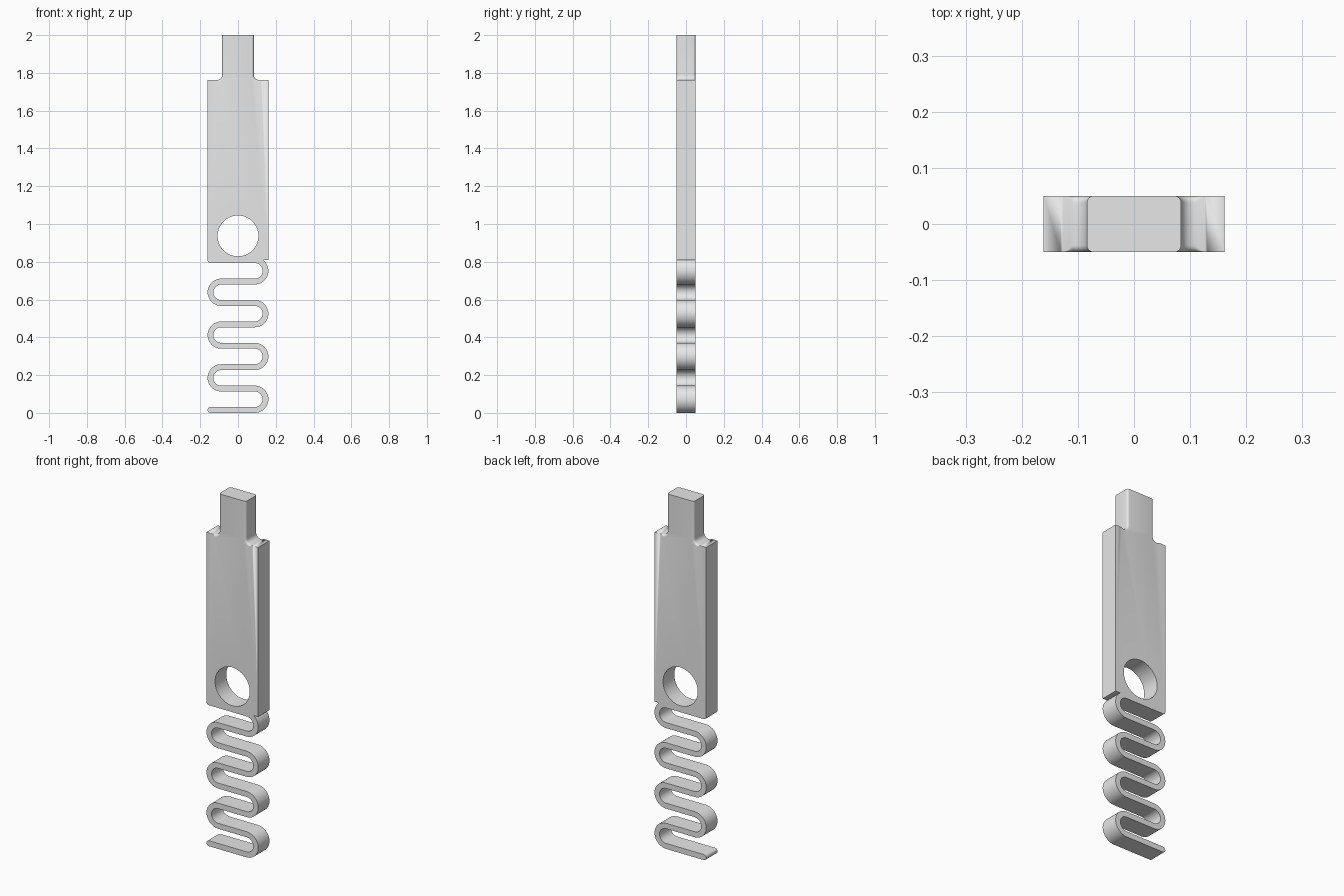
import bpy
import bmesh
import math

HALF_DEPTH = 0.05
HALF_WIDTH = 0.161

if "Cube" in bpy.data.objects:
    bpy.data.objects.remove(bpy.data.objects["Cube"], do_unlink=True)

grey = bpy.data.materials.new("plain grey")
grey.use_nodes = True
grey.diffuse_color = (0.8, 0.8, 0.8, 1)
grey.node_tree.nodes["Principled BSDF"].inputs["Base Color"].default_value = (0.8, 0.8, 0.8, 1)


def arc(cx, cz, radius, start, end, steps):
    """Points on an arc with their radial directions."""
    result = []
    for i in range(steps + 1):
        a = math.radians(start + (end - start) * i / steps)
        c, s = math.cos(a), math.sin(a)
        result.append((cx + radius * c, cz + radius * s, c, s))
    return result


def extrude_outline(name, outline, steps=5):
    """Extrude (x, z, nx, nz, rounding) points in depth, rounding the rims."""
    bm = bmesh.new()
    rows = []
    for x, z, nx, nz, r in outline:
        rim = []
        for j in range(steps + 1 if r else 1):
            a = math.pi / 2 * j / steps
            rim.append((HALF_DEPTH - r + r * math.cos(a), r * (1 - math.sin(a))))
        if not r:
            rim = [(HALF_DEPTH, 0)] * (steps + 1)
        profile = [(-y, d) for y, d in rim] + [(y, d) for y, d in reversed(rim)]
        rows.append([bm.verts.new((x - nx * d, y, z - nz * d)) for y, d in profile])
    for a, b in zip(rows, rows[1:] + rows[:1]):
        for j in range(len(a) - 1):
            bm.faces.new((a[j], b[j], b[j + 1], a[j + 1]))
    bm.faces.new([row[0] for row in rows])
    bm.faces.new([row[-1] for row in reversed(rows)])
    bmesh.ops.remove_doubles(bm, verts=bm.verts, dist=0.00001)
    bmesh.ops.recalc_face_normals(bm, faces=bm.faces)
    mesh = bpy.data.meshes.new(name)
    bm.to_mesh(mesh)
    bm.free()
    mesh.materials.append(grey)
    obj = bpy.data.objects.new(name, mesh)
    bpy.context.collection.objects.link(obj)
    return obj


def activate(obj):
    bpy.ops.object.select_all(action="DESELECT")
    obj.select_set(True)
    bpy.context.view_layer.objects.active = obj


# Body plate with a narrow top tab and blended shoulders
BOTTOM, SHOULDER, TAB, FILLET, ROUND = 0.81, 1.763, 0.084, 0.025, 0.012
right = [(HALF_WIDTH, BOTTOM, 1, 0, 0),
         (HALF_WIDTH, SHOULDER, 1, 0, 0)]
for i in range(5):
    t = i / 5
    right.append((TAB + FILLET + 0.022 * (1 - t), SHOULDER, 0, 1, ROUND * t * t))
for x, z, c, s in arc(TAB + FILLET, SHOULDER + FILLET, FILLET, -90, -180, 8):
    right.append((x, z, -c, -s, ROUND))
right.append((TAB, 2, 1, 0, ROUND))
left = [(-x, z, -nx, nz, r) for x, z, nx, nz, r in reversed(right)]
body = extrude_outline("body_plate", right + left)

# Round through hole
bpy.ops.mesh.primitive_cylinder_add(vertices=64, radius=0.108, depth=1,
                                    location=(0, 0, 0.937), rotation=(math.pi / 2, 0, 0))
cutter = bpy.context.object
cutter.name = "hole_cutter"
cutter.hide_render = True
cutter.data.materials.append(grey)
activate(body)
cut = body.modifiers.new("hole", "BOOLEAN")
cut.operation = "DIFFERENCE"
cut.solver = "EXACT"
cut.object = cutter
bpy.ops.object.modifier_apply(modifier=cut.name)
bpy.data.objects.remove(cutter, do_unlink=True)

# Serpentine spring strip with rounded ends
HALF_THICK, PITCH, TURNS = 0.0155, 0.1133, 7
bend = PITCH / 2
turn_x = HALF_WIDTH - HALF_THICK - bend
end_x = HALF_THICK - HALF_WIDTH
top_z = HALF_THICK + PITCH * TURNS
outer, inner = [], []
for k in range(TURNS):
    side = 1 if k % 2 == 0 else -1
    cz = HALF_THICK + PITCH * (k + 0.5)
    for x, z, c, s in arc(0, cz, bend, -90, 90, 20):
        x = side * (turn_x + x)
        nx, nz = c * HALF_THICK, side * s * HALF_THICK
        outer.append((x + nx, z + nz))
        inner.append((x - nx, z - nz))
top_cap = [p[:2] for p in arc(end_x, top_z, HALF_THICK, 90, 270, 10)]
low_cap = [p[:2] for p in arc(end_x, HALF_THICK, HALF_THICK, 90, 270, 10)]
loop = outer + top_cap + inner[::-1] + low_cap
spring = extrude_outline("serpentine_spring", [(x, z, 0, 0, 0) for x, z in loop])

for obj in (body, spring):
    activate(obj)
    bpy.ops.object.shade_smooth_by_angle(angle=math.radians(30))
